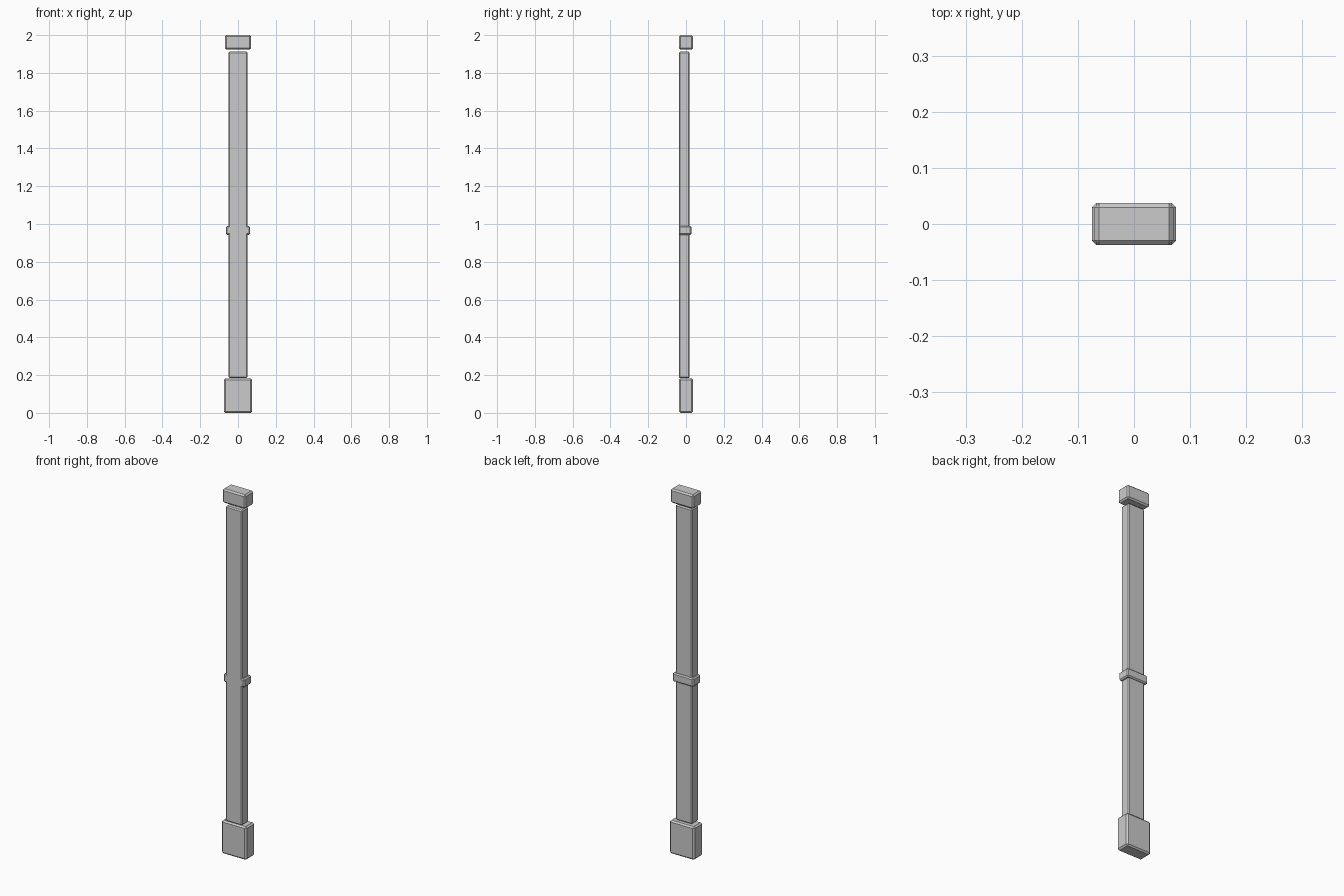
import bpy, bmesh

if "Cube" in bpy.data.objects:
    bpy.data.objects.remove(bpy.data.objects["Cube"])

BACK = -0.0375  # every block sits flush on this plane


def block(name, width, depth, z0, z1, bevel):
    """Box with chamfered edges, flush with the BACK plane."""
    bm = bmesh.new()
    bmesh.ops.create_cube(bm, size=1)
    for v in bm.verts:
        v.co.x *= width
        v.co.y = BACK + (v.co.y + 0.5) * depth
        v.co.z = z0 + (v.co.z + 0.5) * (z1 - z0)
    bmesh.ops.bevel(bm, geom=bm.edges[:], offset=bevel, segments=1,
                    affect='EDGES', profile=0.5)
    mesh = bpy.data.meshes.new(name)
    bm.to_mesh(mesh)
    bm.free()
    obj = bpy.data.objects.new(name, mesh)
    bpy.context.collection.objects.link(obj)
    return obj


# Plinth, shaft, middle band and capital of the pilaster
block("plinth", 0.15, 0.075, 0.0, 0.182, 0.008)
block("shaft", 0.10, 0.057, 0.184, 1.912, 0.006)
block("middle_band", 0.126, 0.066, 0.943, 0.99, 0.006)
block("capital", 0.14, 0.075, 1.923, 2.0, 0.008)
